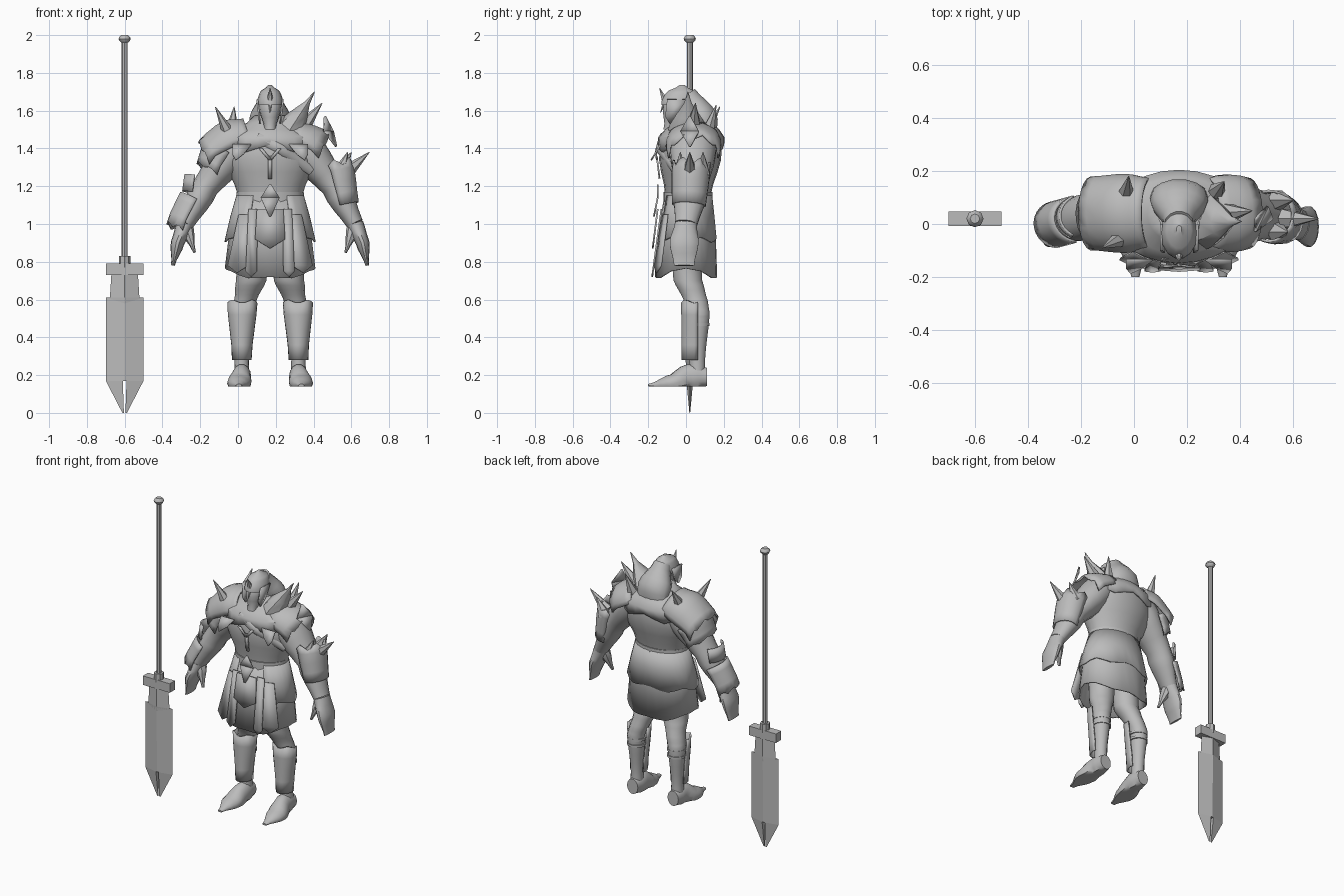
import bpy, bmesh, math
from mathutils import Vector

cube = bpy.data.objects.get("Cube")
if cube:
    bpy.data.objects.remove(cube)

material = bpy.data.materials.new("plain_grey")
material.use_nodes = True
grey = (.5, .5, .5, 1)
material.diffuse_color = grey
material.node_tree.nodes["Principled BSDF"].inputs["Base Color"].default_value = grey

FIGURE_CENTRE = .17
UP, BACK, OUTWARD = Vector((0, 0, 1)), Vector((0, 1, 0)), Vector((1, 0, 0))
SIDES = (("right_", -1), ("left_", 1))


def at(x, y, z):
    return Vector((x, y, z))


def finish(name, bm, thickness=0):
    bmesh.ops.recalc_face_normals(bm, faces=bm.faces)
    mesh = bpy.data.meshes.new(name)
    bm.to_mesh(mesh)
    bm.free()
    part = bpy.data.objects.new(name, mesh)
    bpy.context.collection.objects.link(part)
    mesh.materials.append(material)
    bpy.ops.object.select_all(action="DESELECT")
    part.select_set(True)
    bpy.context.view_layer.objects.active = part
    bpy.ops.object.shade_smooth_by_angle(angle=math.radians(40))
    if thickness:
        solidify = part.modifiers.new("thickness", "SOLIDIFY")
        solidify.thickness, solidify.offset = thickness, 0


def blend_rings(stations, steps, bulge):
    """Ease the radii between stations of (point, width radius, depth radius)."""
    rings = []
    for (start, *radii), (end, *next_radii) in zip(stations, stations[1:]):
        for step in range(steps):
            t = step / steps
            ease = t * t * (3 - 2 * t)
            swell = 1 + bulge * math.sin(math.pi * t)
            sizes = [(a + (b - a) * ease) * swell for a, b in zip(radii, next_radii)]
            rings.append((start.lerp(end, t), *sizes))
    return rings + [stations[-1]]


def tube(name, *stations, side=1, sides=14, steps=4, bulge=0, arc=None,
         angles=None, hem=None, upright=False, floor=0):
    """Loft along stations; angle 0 faces outward and 90 backward. An arc gives an open shell."""
    rings = blend_rings(stations, steps, bulge)
    if not angles:
        first, last = arc or (0, 360)
        gaps = sides - 1 if arc else sides
        angles = [first + (last - first) * i / gaps for i in range(sides)]
    bm, rows = bmesh.new(), []
    for i, (point, width, depth) in enumerate(rings):
        after, before = rings[min(i + 1, len(rings) - 1)][0], rings[max(i - 1, 0)][0]
        tangent = UP if upright else (after - before).normalized()
        guide = UP if abs(tangent.y) > .75 else BACK
        rear = (guide - tangent * guide.dot(tangent)).normalized()
        out = rear.cross(tangent)
        out = -out if out.x < 0 else out
        row = []
        for angle in angles:
            turn = math.radians(angle)
            p = point + out * width * math.cos(turn) + rear * depth * math.sin(turn)
            if hem and i == len(rings) - 1:
                p.z -= hem(angle)
            row.append(bm.verts.new((FIGURE_CENTRE + side * p.x, p.y, max(p.z, floor))))
        rows.append(row)
    count = len(angles)
    for row, below in zip(rows, rows[1:]):
        for j in range(count - 1 if arc else count):
            k = (j + 1) % count
            bm.faces.new((row[j], row[k], below[k], below[j]))
    shell = arc or hem
    if not shell:
        bm.faces.new(rows[0])
        bm.faces.new(rows[-1])
    finish(name, bm, .01 if shell else 0)


def spike(name, base, tip, radius, side=1):
    tube(name, (base, radius, radius), (tip, .002, .002), steps=2, sides=6, side=side)


def panel(name, top, bottom, top_half, bottom_half, point=0, across=OUTWARD, side=1):
    """Flat plate hanging from top to bottom, with an optional pointed end."""
    tip = bottom + (bottom - top).normalized() * point
    corners = [top - across * top_half, top + across * top_half, bottom + across * bottom_half]
    corners += [tip] * bool(point) + [bottom - across * bottom_half]
    bm = bmesh.new()
    bm.faces.new([bm.verts.new((FIGURE_CENTRE + side * p.x, p.y, p.z)) for p in corners])
    finish(name, bm, .009)


def zigzag(depth, period):
    return lambda angle: depth * abs((angle / period) % 1 * 2 - 1)


def skirt_hem(angle):
    return .06 * abs(math.sin(math.radians(angle))) + zigzag(.015, 60)(angle)


# Joints of the figure, on its left half
WAIST, CHEST, NECK = at(0, .01, 1.15), at(0, .025, 1.4), at(0, .04, 1.57)
CHIN, BROW, CROWN = at(0, -.09, 1.5), at(0, -.04, 1.63), at(0, -.02, 1.735)
SHOULDER, ELBOW, WRIST = at(.15, .04, 1.44), at(.34, .03, 1.2), at(.45, 0, 1)
KNUCKLES, FINGERTIPS, THUMB = at(.49, -.01, .9), at(.515, -.01, .78), at(.4, -.04, .85)
HIP, THIGH, KNEE = at(.09, 0, .9), at(.1, .01, .7), at(.13, .05, .6)
CALF, ANKLE, HEEL = at(.15, .07, .53), at(.15, .06, .28), at(.15, .06, .19)

# Torso, mantle and belt
tube("torso", (WAIST, .17, .12), (CHEST, .255, .165), (NECK, .08, .08),
     sides=20, bulge=.05, upright=True)
tube("mantle", (NECK, .08, .08), (CHEST + UP * .02, .262, .172),
     sides=24, bulge=.12, hem=zigzag(.04, 60), upright=True)
tube("belt", (WAIST - UP * .04, .18, .13), (WAIST + UP * .02, .178, .13), sides=20, steps=1)
panel("belt_ornament_top", at(0, -.15, 1.21), at(0, -.15, 1.14), .005, .05)
panel("belt_ornament_point", at(0, -.15, 1.14), at(0, -.17, 1.04), .05, .005)

# Layered skirt with pointed hems
tube("skirt_lower", (WAIST, .165, .12), (at(0, 0, .78), .235, .16),
     sides=24, steps=2, bulge=.05, hem=skirt_hem, upright=True)
tube("skirt_upper", (WAIST, .175, .125), (at(0, 0, .93), .238, .158),
     sides=24, steps=2, arc=(-60, 240), hem=zigzag(.03, 60), upright=True)
panel("front_panel", at(0, -.15, 1.08), at(0, -.17, .92), .07, .08, point=.05)

# Chest ornament and strap
panel("chest_bar", at(0, -.155, 1.36), at(0, -.14, 1.24), .01, .01)
tube("chest_strap", (at(-.07, -.13, 1.46), .025, .01), (at(.05, -.15, 1.4), .025, .01),
     (at(.22, -.06, 1.28), .025, .01), sides=8)

# Head, helmet and hood
tube("head", (CHIN, .03, .03), (BROW, .062, .08), (CROWN - UP * .04, .045, .06), upright=True)
tube("helmet", (BROW, .068, .092), (BROW.lerp(CROWN, .6), .056, .08), (CROWN, .01, .015),
     steps=3, bulge=.08, upright=True)
tube("hood", (at(0, 0, 1.68), .055, .06), (at(0, .09, 1.56), .11, .08),
     (at(0, .14, 1.43), .1, .03))
BROW_FRONT = at(0, -.11, 1.65)
spike("helmet_crest", BROW_FRONT, BROW_FRONT + at(0, -.03, .07), .02)
spike("nose_guard", BROW_FRONT, BROW_FRONT + at(0, -.025, -.06), .012)

for prefix, s in SIDES:
    panel(prefix + "cheek_guard", at(.068, -.05, 1.66), at(.058, -.075, 1.57), .05, .035,
          point=.04, across=BACK, side=s)
    panel(prefix + "chest_fork", at(.05, -.16, 1.4), at(0, -.155, 1.34), .01, .01, side=s)
    panel(prefix + "chest_point", at(.15, -.135, 1.42), at(.17, -.165, 1.37), .05, .03,
          point=.04, side=s)
    panel(prefix + "front_strip", at(.09, -.13, 1.08), at(.1, -.175, .75), .025, .03,
          point=.03, side=s)
    panel(prefix + "front_flap", at(.13, -.11, 1.05), at(.17, -.15, .78), .04, .06,
          point=.04, across=at(.9, .3, 0), side=s)

    # Arms and hands
    tube(prefix + "arm", (SHOULDER, .1, .12), (ELBOW, .07, .085), (WRIST, .045, .06),
         bulge=.12, side=s)
    tube(prefix + "hand", (WRIST, .045, .06), (KNUCKLES, .036, .078), (FINGERTIPS, .01, .055),
         side=s)
    tube(prefix + "thumb", (WRIST, .035, .035), (THUMB, .007, .01), bulge=.25, sides=8, side=s)

    # Legs, boots and greaves
    tube(prefix + "leg", (HIP, .085, .09), (THIGH, .08, .078), (KNEE, .06, .065),
         (CALF, .055, .057), (ANKLE, .038, .042), (HEEL, .04, .042), upright=True, side=s)
    tube(prefix + "foot", (HEEL + BACK * .05, .04, .05), (HEEL - BACK * .04, .05, .07),
         (at(.165, -.07, .155), .063, .05), (at(.165, -.2, .145), .015, .008),
         bulge=.05, floor=.14, side=s)
    tube(prefix + "greave", (at(.15, .045, .28), .047, .065), (at(.147, .045, .6), .075, .066),
         arc=(165, 375), hem=zigzag(.02, 90), upright=True, side=s)
    for height in (.46, .5):
        band = at(.148, .065, height)
        tube(prefix + "greave_strap", (band, .06, .062), (band + UP * .015, .06, .062),
             steps=1, side=s)

# Right shoulder and forearm: broad layered plates with spikes
tube("right_pauldron", (at(.11, .04, 1.46), .1, .13), (at(.2, .04, 1.43), .122, .145),
     (at(.33, .04, 1.36), .1, .135), arc=(-100, 100), hem=zigzag(.03, 50), side=-1)
tube("right_pauldron_lower", (at(.24, .04, 1.38), .12, .13), (at(.3, .03, 1.28), .1, .12),
     arc=(-100, 100), hem=zigzag(.02, 50), side=-1)
spike("right_front_spike", at(.23, -.06, 1.5), at(.29, -.09, 1.62), .03, side=-1)
spike("right_back_spike", at(.2, .12, 1.52), at(.19, .18, 1.62), .03, side=-1)
tube("right_elbow_guard", (ELBOW + at(.01, 0, .05), .1, .085), (ELBOW.lerp(WRIST, .2), .1, .085),
     arc=(-60, 60), steps=1, side=-1)
tube("right_bracer", (ELBOW.lerp(WRIST, .4), .1, .085), (WRIST.lerp(KNUCKLES, .25), .095, .085),
     arc=(-85, 85), hem=zigzag(.03, 45), side=-1)

# Left shoulder: smaller pauldron with standing horns
tube("left_pauldron", (at(.11, .04, 1.46), .09, .13), (at(.26, .04, 1.38), .11, .13),
     bulge=.1, arc=(-95, 95), hem=zigzag(.03, 45))
tube("left_collar_horn", (at(.08, .01, 1.46), .08, .11), (at(.235, .01, 1.7), .002, .002),
     bulge=.1, sides=8)
spike("left_outer_horn", at(.17, .04, 1.51), at(.275, .05, 1.64), .045)
spike("left_back_horn", at(.14, .12, 1.5), at(.17, .16, 1.63), .035)
SLANT = at(.4, .8, 0)
panel("left_shoulder_plate_top", at(.29, .02, 1.57), at(.31, .02, 1.49), .005, .06, across=SLANT)
panel("left_shoulder_plate_point", at(.31, .02, 1.49), at(.35, .02, 1.41), .06, .005, across=SLANT)

# Left bracer with crown spikes
tube("left_bracer", (ELBOW.lerp(WRIST, .5), .072, .085), (ELBOW + UP * .14, .09, .095),
     bulge=.05, arc=(-110, 110), hem=zigzag(.045, 60))
for y, base, tip in ((.02, .4, .525), (-.03, .37, .41), (.09, .37, .43)):
    spike("left_bracer_spike", at(base, y, 1.27), at(tip, y, 1.38), .042)

# Polearm: shaft, collar, pommel and guard
POLE = at(-.77, .02, 0)


def pole_part(name, bottom, top, radius, bulge=0):
    tube(name, (POLE + UP * bottom, radius, radius), (POLE + UP * top, radius, radius),
         sides=8, bulge=bulge)


pole_part("pole_shaft", .8, 1.98, .016)
pole_part("pole_collar", .77, .83, .03)
pole_part("pole_pommel", 1.96, 2, .018, bulge=.8)
bm = bmesh.new()
bmesh.ops.create_cube(bm, size=1)
bmesh.ops.scale(bm, vec=(.2, .055, .06), verts=bm.verts)
bmesh.ops.translate(bm, vec=POLE + at(FIGURE_CENTRE, 0, .76), verts=bm.verts)
finish("pole_guard", bm)

# Split blade: two ridged halves that part into prongs at the tip
for prefix, s in SIDES:
    edge = (0 if s > 0 else 180, 90, 270)
    ridge = [POLE + UP * z for z in (.74, .58, .61, .17)]
    tube(prefix + "blade", *zip(ridge, (.07, .08, .1, .1), (.026, .026, .026, .02)),
         angles=edge, steps=1, upright=True)
    tube(prefix + "blade_prong", (POLE + at(s * .01, 0, .17), .09, .018),
         (POLE + at(s * .004, 0, 0), .008, .002), angles=edge, steps=1, upright=True)
